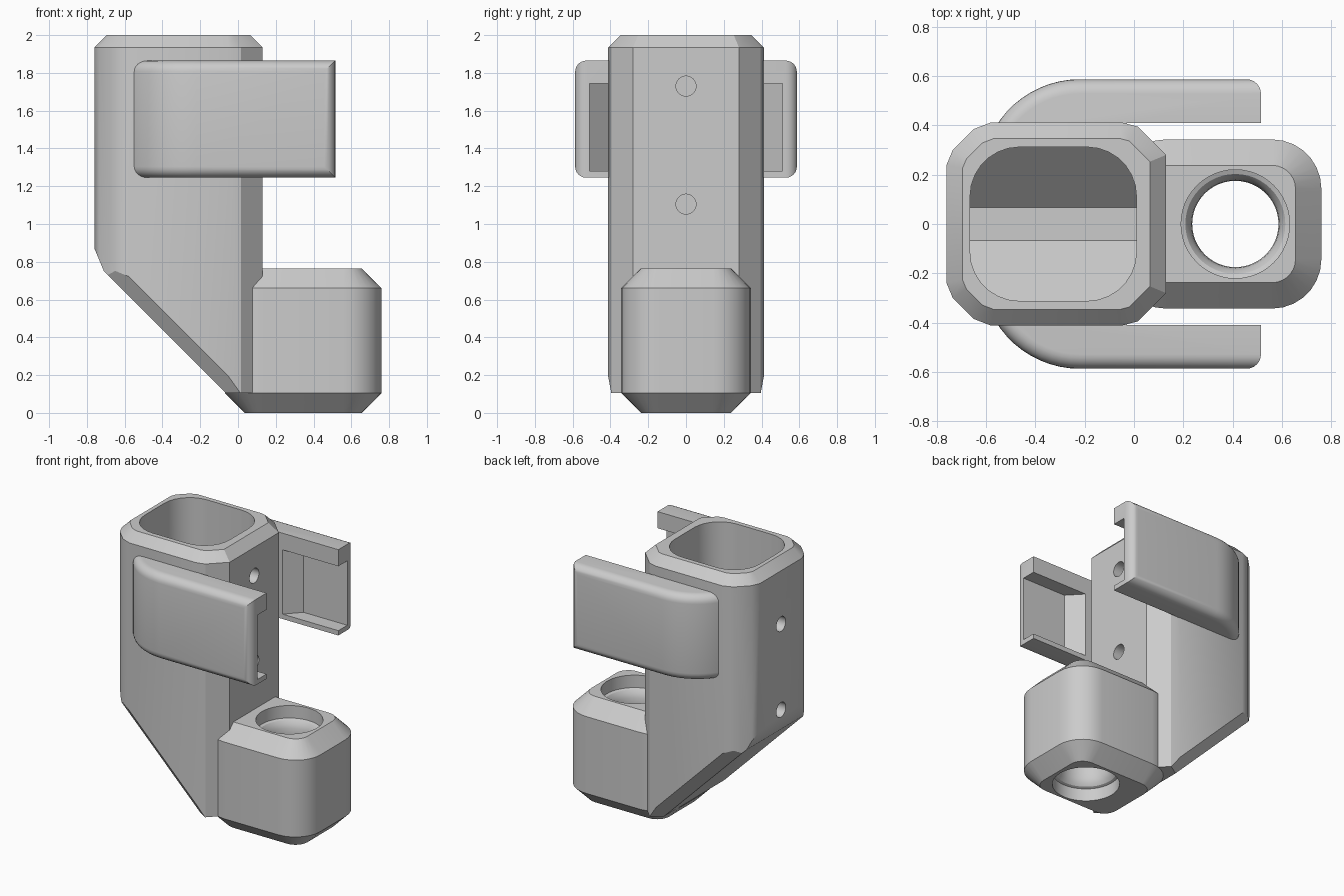
import bpy, bmesh
from math import sin, cos, pi, asin, radians
from mathutils import Vector

if "Cube" in bpy.data.objects:
    bpy.data.objects.remove(bpy.data.objects["Cube"])


def finish(bm, name):
    bmesh.ops.remove_doubles(bm, verts=bm.verts, dist=1e-5)
    bmesh.ops.recalc_face_normals(bm, faces=bm.faces)
    me = bpy.data.meshes.new(name)
    bm.to_mesh(me)
    bm.free()
    ob = bpy.data.objects.new(name, me)
    bpy.context.collection.objects.link(ob)
    return ob


def loft(bm, rings):
    loops = [[bm.verts.new(p) for p in r] for r in rings]
    n = len(loops[0])
    for a, b in zip(loops, loops[1:]):
        for i in range(n):
            bm.faces.new((a[i], a[(i + 1) % n], b[(i + 1) % n], b[i]))
    bm.faces.new(loops[0][::-1])
    bm.faces.new(loops[-1])
    bmesh.ops.recalc_face_normals(bm, faces=bm.faces)


def at(outline, z):
    return [(x, y, z) for x, y in outline]


def rounded_rect(x0, x1, hy, r, inset=0.0, seg=7):
    pts = []
    for k, (cx, cy) in enumerate([(x1 - r, hy - r), (x0 + r, hy - r),
                                  (x0 + r, r - hy), (x1 - r, r - hy)]):
        for i in range(seg + 1):
            a = pi / 2 * (k + i / seg)
            pts.append((cx + (r - inset) * cos(a), cy + (r - inset) * sin(a)))
    return pts


def cut(bm, co, no):
    """Slice off everything on the normal side and close the opening."""
    bmesh.ops.bisect_plane(bm, geom=bm.verts[:] + bm.edges[:] + bm.faces[:], dist=1e-5,
                           plane_co=co, plane_no=Vector(no).normalized(), clear_outer=True)
    bmesh.ops.holes_fill(bm, edges=[e for e in bm.edges if e.is_boundary], sides=0)


def activate(ob):
    bpy.ops.object.select_all(action='DESELECT')
    ob.select_set(True)
    bpy.context.view_layer.objects.active = ob


def subtract(ob, cutter):
    cutter.hide_render = True
    m = ob.modifiers.new("cut", 'BOOLEAN')
    m.operation, m.solver, m.object = 'DIFFERENCE', 'EXACT', cutter
    activate(ob)
    bpy.ops.object.modifier_apply(modifier=m.name)
    bpy.data.objects.remove(cutter)


# Main hollow column: chamfered outline, bevelled top, slanted underside
half = [(.13, .28), (.015, .395), (-.05, .412), (-.58, .412), (-.65, .385), (-.735, .30), (-.76, .24)]
outline = half + [(x, -y) for x, y in half[::-1]]
bm = bmesh.new()
loft(bm, [at(outline, .105), at(outline, 2.0)])
for (ax, ay), (bx, by) in zip(outline, outline[1:] + outline[:1]):
    n = Vector((by - ay, ax - bx, 0)).normalized()
    cut(bm, (ax, ay, 1.935), n + Vector((0, 0, 1)))
cut(bm, (-.71, 0, .75), (-1, 0, -1))
cut(bm, (-.76, 0, .87), (-.12, 0, -.05))
for s in (1, -1):
    cut(bm, (-.71, s * .345, .75), (-1, s * 1.54, -1))
column = finish(bm, "column")

# Pocket with a V-shaped floor
bm = bmesh.new()
pocket = rounded_rect(-.665, .01, .312, .2)
loft(bm, [at(pocket, .84), at(pocket, 2.1)])
for s in (1, -1):
    cut(bm, (0, s * .067, .84), (0, s, -1))
subtract(column, finish(bm, "pocket_cutter"))

# Screw holes through the two end walls
for x, z in [(.13, 1.73), (.13, 1.105), (-.76, 1.55), (-.76, .93)]:
    ring = [(.053 * cos(i * pi / 16), z + .053 * sin(i * pi / 16)) for i in range(32)]
    bm = bmesh.new()
    loft(bm, [[(x + d, y, zz) for y, zz in ring] for d in (-.2, .2)])
    subtract(column, finish(bm, "hole_cutter"))

# Socket block with chamfered top and bottom
bm = bmesh.new()
loft(bm, [at(rounded_rect(-.07, .76, .343, .2, i), z)
          for i, z in [(.105, 0), (0, .105), (0, .66), (.105, .765)]])
socket = finish(bm, "socket_block")

# Through bore, wider at both mouths and curving in to the waist
lower = [(.22, -.05), (.22, .09)] + [(.175 + .045 * (1 - sin(a)), .09 + .09 * (1 - cos(a)))
                                    for a in (pi / 8, pi / 4, 3 * pi / 8, pi / 2)]
profile = lower + [(r, .765 - z) for r, z in lower[::-1]]
bm = bmesh.new()
loft(bm, [[(.411 + r * cos(i * pi / 24), r * sin(i * pi / 24), z) for i in range(48)]
          for r, z in profile])
subtract(socket, finish(bm, "bore_cutter"))

# Side arms: curved plan outline, rounded outer edges, inner channel, mirrored
R, top_y, cx = .399, .587, -.22
a0 = asin(.345 / R)
arc = [(cx - R * sin(a0 * (1 - i / 10)), top_y - R + R * cos(a0 * (1 - i / 10))) for i in range(11)]
arm_plan = arc + [(.515, top_y), (.515, .41), (-.03, .41), (-.03, arc[0][1])]
bm = bmesh.new()
loft(bm, [at(arm_plan, 1.245), at(arm_plan, 1.865)])


def on_outer(v):
    x, y = v.co.x, v.co.y
    return any(abs(x - px) + abs(y - py) < 1e-4 for px, py in arm_plan[:12])


rim = [e for e in bm.edges if all(on_outer(v) for v in e.verts)
       and (abs(e.verts[0].co.z - e.verts[1].co.z) < 1e-4
            or (e.verts[0].co.x > .5))]
bmesh.ops.bevel(bm, geom=rim, offset=.06, offset_type='OFFSET', segments=6,
                profile=.5, affect='EDGES', clamp_overlap=True)
arms = finish(bm, "side_arms")

bm = bmesh.new()
channel = [(.06, .40), (.165, .512), (.6, .512), (.6, .40)]
loft(bm, [at(channel, 1.28), at(channel, 1.745)])
subtract(arms, finish(bm, "channel_cutter"))
mirror = arms.modifiers.new("mirror", 'MIRROR')
mirror.use_axis = (False, True, False)

# Smooth the rounded surfaces while keeping the crisp edges
for ob in (column, socket, arms):
    activate(ob)
    bpy.ops.object.shade_smooth_by_angle(angle=radians(25))
